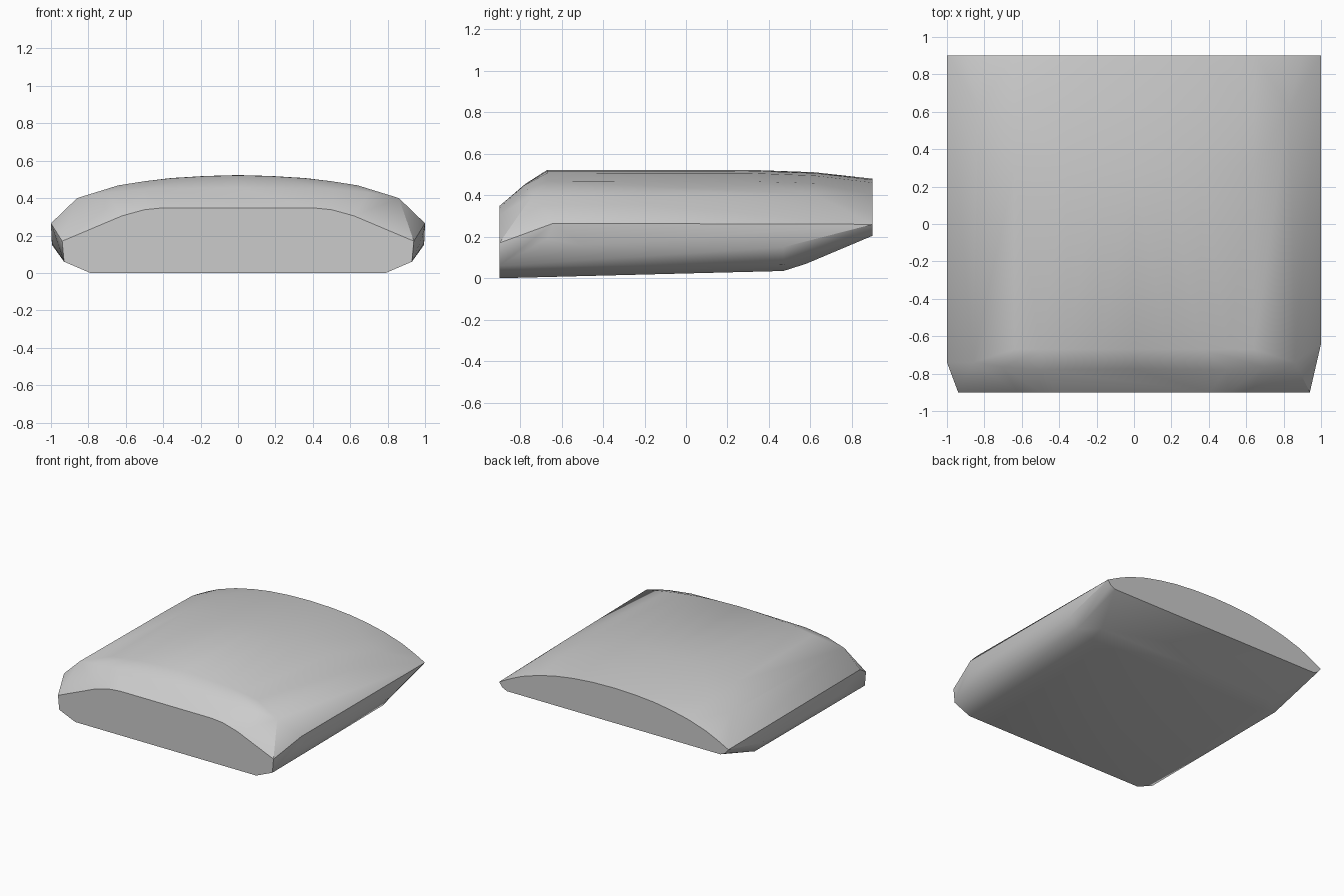
import bpy, bmesh, math

if "Cube" in bpy.data.objects:
    bpy.data.objects.remove(bpy.data.objects["Cube"])

# Half sections (x, y, z) of the slab from front to back; mirrored over x
front_face = [(.79, -.9, 0), (.93, -.9, .06), (.94, -.9, .17), (.62, -.9, .305),
              (.5, -.9, .338), (.4, -.9, .348), (0, -.9, .35)]
front_ridge = [(.86, -.74, .40), (.7, -.765, .43), (.5, -.78, .448), (0, -.775, .455)]
top_start = [(.64, -.67, .468), (.5, -.67, .49), (.36, -.67, .506), (.18, -.67, .517), (0, -.67, .522)]
side = [(.985, -.67, .19), (.995, -.5, .16), (.995, .47, .15)]
bottom_back = [(.79, .47, .035), (.93, .47, .065), (.79, .58, .07), (.93, .58, .105)]
top_mid = [(.84, .3, .405), (.64, .3, .467), (.36, .3, .507), (.18, .3, .518), (0, .3, .523)]
top_late = [(.83, .62, .405), (.64, .62, .458), (.36, .62, .495), (.18, .62, .507), (0, .62, .511)]
back_face = [(.93, .9, .205), (.97, .9, .222), (1, .9, .26), (.9, .9, .312), (.8, .9, .357),
             (.65, .9, .405), (.5, .9, .438), (.35, .9, .461), (.18, .9, .475), (0, .9, .48)]

points = set()
for section in (front_face, front_ridge, top_start, side, bottom_back, top_mid, top_late, back_face):
    for x, y, z in section:
        points |= {(x, y, z), (-x, y, z)}
# Widest side edge starts further forward on the left
points |= {(1, -.64, .265), (-1, -.74, .265)}

# Wrap the sections into one closed body
bm = bmesh.new()
for p in sorted(points):
    bm.verts.new(p)
res = bmesh.ops.convex_hull(bm, input=bm.verts[:])
loose = {g for g in res["geom_interior"] + res["geom_unused"] if isinstance(g, bmesh.types.BMVert)}
bmesh.ops.delete(bm, geom=list(loose), context='VERTS')
bmesh.ops.dissolve_limit(bm, angle_limit=math.radians(.5), verts=bm.verts[:], edges=bm.edges[:])
bmesh.ops.recalc_face_normals(bm, faces=bm.faces[:])
mesh = bpy.data.meshes.new("cushion_body")
bm.to_mesh(mesh)
bm.free()
body = bpy.data.objects.new("cushion_body", mesh)
bpy.context.collection.objects.link(body)

# Soft crown with crisp front and back rims
bpy.context.view_layer.objects.active = body
body.select_set(True)
bpy.ops.object.shade_smooth_by_angle(angle=math.radians(35))
